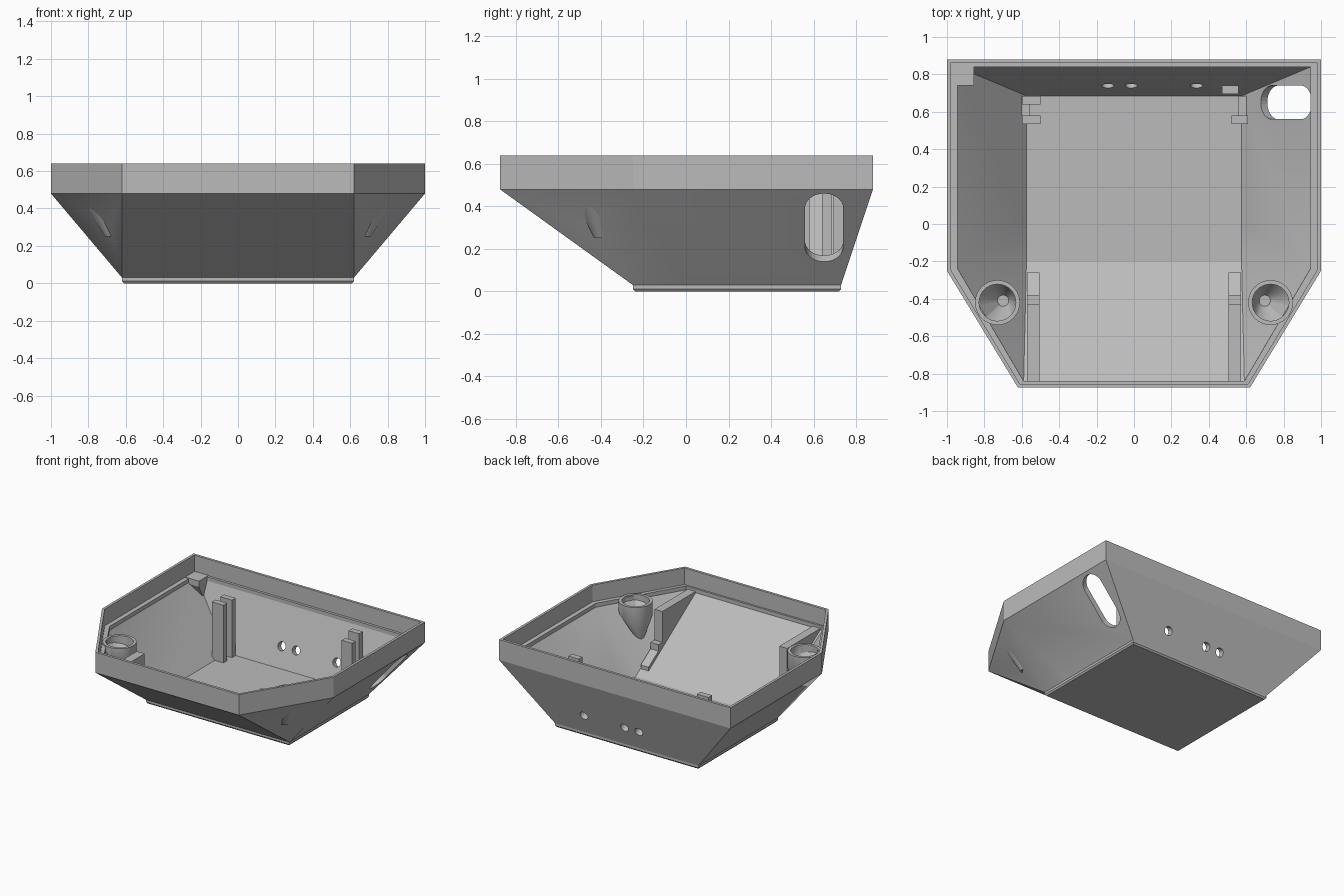
import bpy, bmesh
from math import cos, sin, pi, radians
from mathutils import Vector

cube = bpy.data.objects.get("Cube")
if cube:
    bpy.data.objects.remove(cube, do_unlink=True)

grey = bpy.data.materials.new("plain_grey")
grey.use_nodes = True
colour = (0.5, 0.5, 0.5, 1)
grey.diffuse_color = colour
grey.node_tree.nodes["Principled BSDF"].inputs["Base Color"].default_value = colour


def finish(bm, name):
    bmesh.ops.recalc_face_normals(bm, faces=bm.faces)
    mesh = bpy.data.meshes.new(name)
    bm.to_mesh(mesh)
    bm.free()
    obj = bpy.data.objects.new(name, mesh)
    bpy.context.collection.objects.link(obj)
    mesh.materials.append(grey)
    return obj


def activate(obj):
    bpy.ops.object.select_all(action='DESELECT')
    obj.select_set(True)
    bpy.context.view_layer.objects.active = obj


def prism(name, outline, push):
    """Closed solid from a planar outline pushed along a vector."""
    bm = bmesh.new()
    face = bm.faces.new([bm.verts.new(p) for p in outline])
    out = bmesh.ops.extrude_face_region(bm, geom=[face])
    moved = [g for g in out["geom"] if isinstance(g, bmesh.types.BMVert)]
    bmesh.ops.translate(bm, verts=moved, vec=push)
    if not any(face in e.link_faces for e in bm.edges):
        bm.faces.new([v for v in bm.verts if v not in moved])
    return finish(bm, name)


def box(name, x0, x1, y0, y1, z0, z1):
    return prism(name, [(x0, y0, z0), (x1, y0, z0), (x1, y1, z0), (x0, y1, z0)],
                 Vector((0, 0, z1 - z0)))


# Tray shell: clipped rectangle at the rim, plain rectangle at the floor
bm = bmesh.new()


def rim_ring(x, back, side_y, front_x, front, z):
    pts = [(x, back), (-x, back), (-x, side_y), (-front_x, front), (front_x, front), (x, side_y)]
    return [bm.verts.new((*p, z)) for p in pts]


def floor_ring(x, back, front, z):
    pts = [(x, back), (-x, back), (-x, 0), (-x, front), (x, front), (x, 0)]
    return [bm.verts.new((*p, z)) for p in pts]


def band(a, b):
    for i in range(6):
        j = (i + 1) % 6
        bm.faces.new((a[i], a[j], b[j], b[i]))


def slope(h, r, dent):
    bm.faces.new((h[0], h[1], r[1], r[0]))
    bm.faces.new((h[3], h[4], r[4], r[3]))
    for back, side, front in ((1, 2, 3), (0, 5, 4)):
        faces = [bm.faces.new((h[back], h[side], r[side], r[back])),
                 bm.faces.new((h[side], r[front], r[side]))]
        tri = [h[side], h[front], r[front]]
        if dent:
            # shallow hollow in the clipped corner
            mid = h[side].co * 0.2 + h[front].co * 0.4 + r[front].co * 0.4
            inward = Vector((-0.69 if mid.x > 0 else 0.69, 0.42, 0.58))
            centre = bm.verts.new(mid + inward * dent)
            faces += [bm.faces.new((tri[k], tri[(k + 1) % 3], centre)) for k in range(3)]
        else:
            faces.append(bm.faces.new(tri))
        for f in faces:
            f.smooth = True


foot = floor_ring(0.61, 0.72, -0.24, 0)
base_low = floor_ring(0.62, 0.73, -0.25, 0.012)
base = floor_ring(0.62, 0.73, -0.25, 0.03)
rim_low = rim_ring(1, 0.88, -0.25, 0.62, -0.875, 0.48)
rim_top = rim_ring(1, 0.88, -0.25, 0.62, -0.875, 0.64)
lip_top = rim_ring(0.98, 0.86, -0.245, 0.61, -0.855, 0.64)
lip_low = rim_ring(0.98, 0.86, -0.245, 0.61, -0.855, 0.51)
ledge = rim_ring(0.945, 0.84, -0.235, 0.59, -0.84, 0.51)
wall_top = rim_ring(0.945, 0.84, -0.235, 0.59, -0.84, 0.48)
inner_floor = floor_ring(0.575, 0.685, -0.2, 0.05)
bm.faces.new(foot)
band(foot, base_low)
band(base_low, base)
slope(rim_low, base, 0.018)
for a, b in ((rim_low, rim_top), (rim_top, lip_top), (lip_top, lip_low),
             (lip_low, ledge), (ledge, wall_top)):
    band(a, b)
slope(wall_top, inner_floor, 0)
bm.faces.new(inner_floor)
shell = finish(bm, "tray_shell")


# Holes cut square to the sloping walls
def capsule(name, centre, along, normal, radius, half):
    across = along.cross(normal)
    pts = []
    for i in range(32):
        a = 2 * pi * (i + 0.5) / 32
        shift = half if sin(a) > 0 else -half
        pts.append(centre - normal * 0.12 + across * radius * cos(a)
                   + along * (radius * sin(a) + shift))
    return prism(name, pts, normal * 0.24)


side_up = Vector((0.38, 0, 0.45)).normalized()
side_out = Vector((0.45, 0, -0.38)).normalized()
back_up = Vector((0, 0.15, 0.45)).normalized()
back_out = Vector((0, 0.45, -0.15)).normalized()
cutters = [capsule("slot_cutter", Vector((0.848, 0.65, 0.30)), side_up, side_out, 0.09, 0.12)]
for x in (-0.14, -0.015, 0.335):
    cutters.append(capsule("hole_cutter", Vector((x, 0.765, 0.19)), back_up, back_out, 0.033, 0))
for cutter in cutters:
    cutter.hide_render = True
    activate(shell)
    mod = shell.modifiers.new("cut", 'BOOLEAN')
    mod.operation = 'DIFFERENCE'
    mod.solver = 'EXACT'
    mod.object = cutter
    bpy.ops.object.modifier_apply(modifier=mod.name)
    bpy.data.objects.remove(cutter, do_unlink=True)


# Hollow screw posts that taper into the clipped corners
def post(name, side):
    bm = bmesh.new()
    n = 40

    def ring(x, y, r, z, tilt=0):
        out = []
        for i in range(n):
            a = 2 * pi * i / n
            lean = 0.85 * cos(a) - 0.52 * sin(a)
            out.append(bm.verts.new((side * (x + r * cos(a)), y + r * sin(a), z + tilt * lean)))
        return out

    rings = [ring(0.68, -0.40, 0.03, 0.25), ring(0.73, -0.42, 0.12, 0.43, 0.04),
             ring(0.73, -0.42, 0.12, 0.52), ring(0.73, -0.42, 0.098, 0.52),
             ring(0.73, -0.42, 0.098, 0.46, 0.02), ring(0.70, -0.41, 0.03, 0.36)]
    for a, b in zip(rings, rings[1:]):
        for i in range(n):
            j = (i + 1) % n
            bm.faces.new((a[i], a[j], b[j], b[i]))
    bm.faces.new(rings[0])
    bm.faces.new(rings[-1])
    obj = finish(bm, name)
    activate(obj)
    bpy.ops.object.shade_smooth_by_angle(angle=radians(30))


# Stepped support ribs on the front slope
rib = [(-0.845, 0.49), (-0.43, 0.49), (-0.43, 0.25), (-0.38, 0.25), (-0.38, 0.20),
       (-0.26, 0.12), (-0.26, 0.06), (-0.845, 0.47)]
for side, word in ((-1, "right"), (1, "left")):
    post(word + "_screw_post", side)
    prism(word + "_front_rib", [(side * 0.505, y, z) for y, z in rib], Vector((side * 0.068, 0, 0)))
    xs = sorted((side * 0.56, side * 0.615))
    box(word + "_rail_stop", *xs, 0.58, 0.685, 0.04, 0.08)

# Upright guide rails near the back wall
box("right_rail_front", -0.60, -0.50, 0.535, 0.58, 0.04, 0.5)
box("right_rail_back", -0.60, -0.50, 0.64, 0.685, 0.04, 0.5)
box("left_rail_front", 0.52, 0.61, 0.535, 0.58, 0.04, 0.5)
box("left_rail_back", 0.47, 0.56, 0.695, 0.74, 0.06, 0.5)

# Tapered corner block on the ledge
bm = bmesh.new()
for z in (0.47, 0.515):
    for x in (-0.975, -0.855):
        for y in (0.74, 0.858):
            bm.verts.new((x, y, z))
bm.verts.new((-0.86, 0.81, 0.34))
bmesh.ops.convex_hull(bm, input=bm.verts)
bmesh.ops.dissolve_limit(bm, angle_limit=0.01, verts=bm.verts, edges=bm.edges)
finish(bm, "corner_block")
